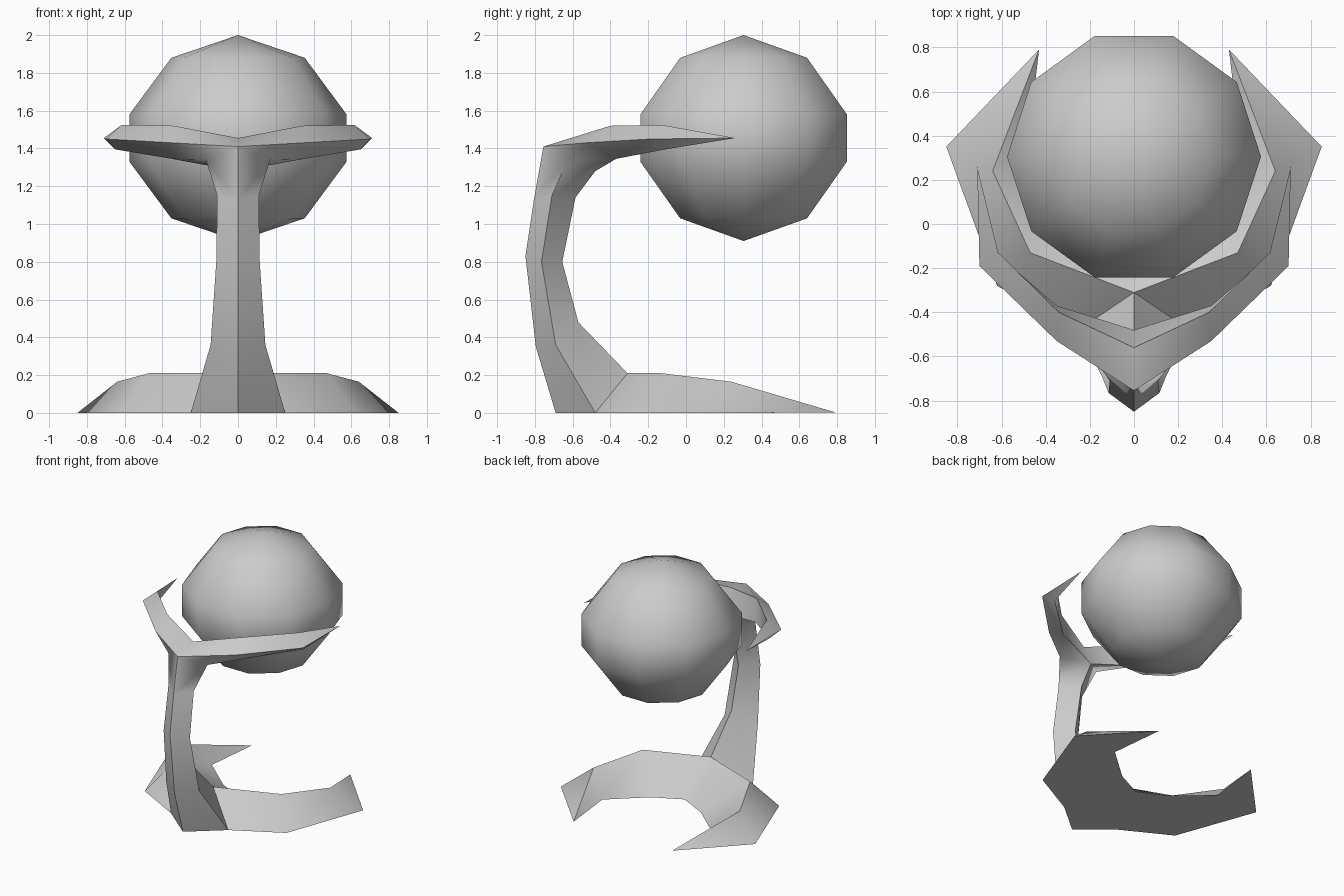
import bpy, bmesh, math

if "Cube" in bpy.data.objects:
    bpy.data.objects.remove(bpy.data.objects["Cube"])

grey = bpy.data.materials.new("plain grey")
grey.diffuse_color = (0.6, 0.6, 0.6, 1)
grey.use_nodes = True
grey.node_tree.nodes["Principled BSDF"].inputs["Base Color"].default_value = grey.diffuse_color


def finish(name, bm, angle):
    bmesh.ops.remove_doubles(bm, verts=bm.verts, dist=0.001)
    bmesh.ops.recalc_face_normals(bm, faces=bm.faces)
    me = bpy.data.meshes.new(name)
    bm.to_mesh(me)
    bm.free()
    me.materials.append(grey)
    ob = bpy.data.objects.new(name, me)
    bpy.context.collection.objects.link(ob)
    bpy.ops.object.select_all(action='DESELECT')
    ob.select_set(True)
    bpy.context.view_layer.objects.active = ob
    bpy.ops.object.shade_smooth_by_angle(angle=math.radians(angle))


# Ball: ten-sided lathe of a faceted profile (radius, height)
profile = [(0, 2.0), (0.353, 1.88), (0.575, 1.58), (0.575, 1.33), (0.353, 1.03), (0, 0.91)]
bm = bmesh.new()
vs = [bm.verts.new((r, 0, z)) for r, z in profile]
es = [bm.edges.new(p) for p in zip(vs, vs[1:])]
bmesh.ops.spin(bm, geom=vs + es, cent=(0, 0, 0), axis=(0, 0, 1), angle=math.tau, steps=10)
bmesh.ops.translate(bm, verts=bm.verts, vec=(0, 0.305, 0))
finish("ball", bm, 60)

# Column of the stand: front, side and back point at each level
column = [
    [(0, -.69, 0), (.25, -.48, 0), (0, -.31, .21)],
    [(0, -.795, .35), (.145, -.69, .36), (0, -.57, .48)],
    [(0, -.85, .83), (.115, -.765, .80), (0, -.655, .80)],
    [(0, -.805, 1.13), (.11, -.71, 1.15), (0, -.585, 1.14)],
    [(0, -.755, 1.41), (.17, -.625, 1.34), (0, -.48, 1.28)],
]
# Crescent foot: outer edge, ridge and inner edge
foot = [
    [column[0][1], column[0][2], (0, .02, 0)],
    [(.62, -.28, 0), (.47, -.13, .21), (.22, .13, 0)],
    [(.85, .35, 0), (.64, .24, .165), (.48, .36, 0)],
]
foot_tip = (.43, .79, 0.003)
# Forked arm: outer, top and bottom point at each section
arm = [
    [column[4][1], (0, -.56, 1.455), column[4][2]],
    [(.35, -.53, 1.43), (.34, -.40, 1.52), (.35, -.37, 1.345)],
    [(.70, -.19, 1.45), (.615, -.13, 1.525), (.65, -.11, 1.395)],
]
arm_tip = (.71, .26, 1.455)


def strips(rows, closed=False):
    faces = []
    for a, b in zip(rows, rows[1:]):
        n = len(a)
        for i in range(n if closed else n - 1):
            j = (i + 1) % n
            faces.append([a[i], a[j], b[j], b[i]])
    return faces


faces = strips(column) + strips(foot) + strips(arm[1:], True)
# foot ends and flat underside
o, r, n = foot[2]
faces += [[o, foot_tip, r], [r, foot_tip, n]]
faces.append([column[0][0]] + [row[0] for row in foot] + [foot_tip]
             + [row[2] for row in reversed(foot)])
# arm point
for i in range(3):
    faces.append([arm[2][i], arm[2][(i + 1) % 3], arm_tip])
# fork where the arms leave the column
front, (side, top, under), (o1, t1, b1) = column[4][0], arm[0], arm[1]
faces += [[front, side, o1], [front, o1, t1], [front, t1, top],
          [side, b1, o1], [side, under, b1], [top, t1, b1, under]]

# both halves of the stand
bm = bmesh.new()
for s in (1, -1):
    for f in faces:
        bm.faces.new([bm.verts.new((s * x, y, z)) for x, y, z in f])
finish("stand", bm, 65)
